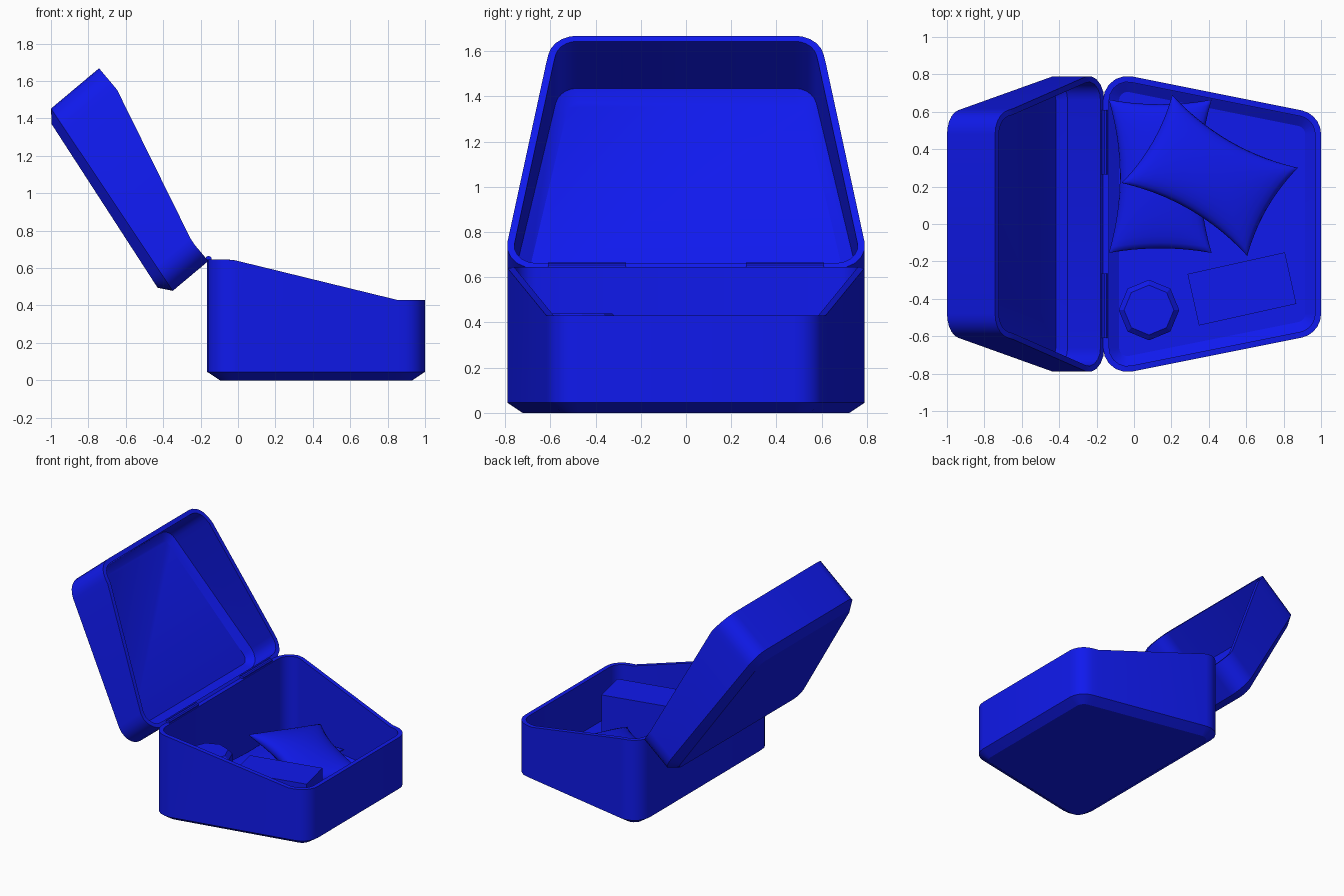
import bpy, bmesh, math
from mathutils import Matrix, Vector

if "Cube" in bpy.data.objects:
    bpy.data.objects.remove(bpy.data.objects["Cube"])

blue = bpy.data.materials.new("blue")
blue.diffuse_color = (0.005, 0.01, 0.85, 1)
blue.use_nodes = True
blue.node_tree.nodes["Principled BSDF"].inputs["Base Color"].default_value = blue.diffuse_color

BACK, FRONT, HINGE_Z = -0.165, 1.0, 0.648
LEN = FRONT - BACK


def finish(name, bm, matrix=None, angle=30):
    bmesh.ops.recalc_face_normals(bm, faces=bm.faces)
    me = bpy.data.meshes.new(name)
    bm.to_mesh(me)
    bm.free()
    ob = bpy.data.objects.new(name, me)
    bpy.context.collection.objects.link(ob)
    me.materials.append(blue)
    if matrix:
        ob.matrix_world = matrix
    bpy.context.view_layer.objects.active = ob
    ob.select_set(True)
    bpy.ops.object.shade_smooth_by_angle(angle=math.radians(angle))
    ob.select_set(False)
    return ob


def outline(d, radius=0.13, seg=5):
    """Rounded trapezoid plan, inset by d; x runs from 0 (hinge) to LEN."""
    slope = -0.2
    phi = math.atan(slope)
    side = lambda x, i: 0.82 + slope * x - i / math.cos(phi)
    r = max(radius - d, 0.02)
    i = d + r
    half = []
    for cx, a0, a1 in ((i, math.pi, math.pi / 2 + phi), (LEN - i, math.pi / 2 + phi, 0)):
        cy = side(cx, i)
        for k in range(seg + 1):
            a = a0 + (a1 - a0) * k / seg
            half.append((cx + r * math.cos(a), cy + r * math.sin(a)))
        if cx == i:
            half.append((1.015, side(1.015, d)))      # where the rim levels out
    return half + [(x, -y) for x, y in reversed(half)]


def rim(x):
    t = min(max((x - 0.135) / 0.88, 0), 1)
    return -0.215 * t


def shell(name, rings, matrix):
    """Loft rings of (inset, height function); both ends are capped."""
    bm = bmesh.new()
    loops = [[bm.verts.new((x, y, h(x))) for x, y in outline(d)] for d, h in rings]
    n = len(loops[0])
    for a, b in zip(loops, loops[1:]):
        for k in range(n):
            bm.faces.new((a[k], a[(k + 1) % n], b[(k + 1) % n], b[k]))
    bm.faces.new(loops[0])
    bm.faces.new(loops[-1])
    return finish(name, bm, matrix)


# Case base: chamfered floor, sloping rim, hollow inside
W = 0.032
shell("case_base", [
    (0.068, lambda x: 0), (0, lambda x: 0.045), (0, lambda x: 0.645 + rim(x)),
    (W, lambda x: 0.645 + rim(x)), (W, lambda x: 0.065), (0.085, lambda x: 0.03),
], Matrix.Translation((BACK, 0, 0)))

# Open lid: same plan, wedge shaped, swung 130 degrees about the hinge
top = lambda x: 0.3075 - 0.124 * x
shoulder = lambda x: 0.248 - 0.11 * x
shell("case_lid", [
    (0.065, top), (0, shoulder), (0, rim), (W, rim),
    (W, lambda x: shoulder(x) - 0.015), (0.085, lambda x: top(x) - 0.03),
], Matrix.Translation((BACK, 0, HINGE_Z)) @ Matrix.Rotation(math.radians(-130), 4, 'Y')
    @ Matrix.Translation((-0.012, 0, 0.002)))

# Hinge barrels
for s, label in ((-1, "front"), (1, "rear")):
    bm = bmesh.new()
    bmesh.ops.create_cone(bm, cap_ends=True, segments=10, radius1=0.017, radius2=0.017, depth=0.345)
    finish("hinge_" + label, bm,
           Matrix.Translation((BACK + 0.008, s * 0.437, HINGE_Z)) @ Matrix.Rotation(math.pi / 2, 4, 'X'))


# Cushions: puffed grids with pulled-in edges
def cushion(name, hx, hy, h, matrix, pinch_x, pinch_y, n=16):
    bm = bmesh.new()
    bmesh.ops.create_grid(bm, x_segments=n, y_segments=n, size=1)
    dup = bmesh.ops.duplicate(bm, geom=bm.verts[:] + bm.edges[:] + bm.faces[:])["geom"]
    lower = {g for g in dup if isinstance(g, bmesh.types.BMVert)}
    for v in bm.verts:
        a, b = math.sin(v.co.x * math.pi / 2), math.sin(v.co.y * math.pi / 2)
        puff = h * max((1 - a * a) * (1 - b * b), 0) ** 0.4
        v.co = Vector((a * (hx - pinch_x * (1 - b * b)), b * (hy - pinch_y * (1 - a * a)),
                       -puff if v in lower else puff))
    bmesh.ops.remove_doubles(bm, verts=bm.verts, dist=0.0005)
    finish(name, bm, matrix, 60)


cushion("lower_cushion", 0.275, 0.41, 0.075, Matrix.Translation((0.14, 0.255, 0.11)), 0.06, 0.025)
cushion("upper_cushion", 0.39, 0.272, 0.085,
        Matrix.Translation((0.405, 0.26, 0.215)) @ Matrix.Rotation(0.1, 4, 'Y')
        @ Matrix.Rotation(math.radians(-30), 4, 'Z'), 0.035, 0.06)

# Eight-sided jar with chamfered top
bm = bmesh.new()
loops = [[bm.verts.new((r * math.cos(k * math.pi / 4), r * math.sin(k * math.pi / 4), z)) for k in range(8)]
         for r, z in ((0.162, 0.03), (0.162, 0.41), (0.133, 0.44))]
for a, b in zip(loops, loops[1:]):
    for k in range(8):
        bm.faces.new((a[k], a[(k + 1) % 8], b[(k + 1) % 8], b[k]))
bm.faces.new(loops[0])
bm.faces.new(loops[-1])
finish("jar", bm, Matrix.Translation((0.08, -0.46, 0)))

# Small carton
bm = bmesh.new()
bmesh.ops.create_cube(bm, size=1, matrix=Matrix.Diagonal((0.533, 0.282, 0.36, 1)))
finish("carton", bm, Matrix.Translation((0.577, -0.347, 0.21)) @ Matrix.Rotation(math.radians(12.5), 4, 'Z'))
